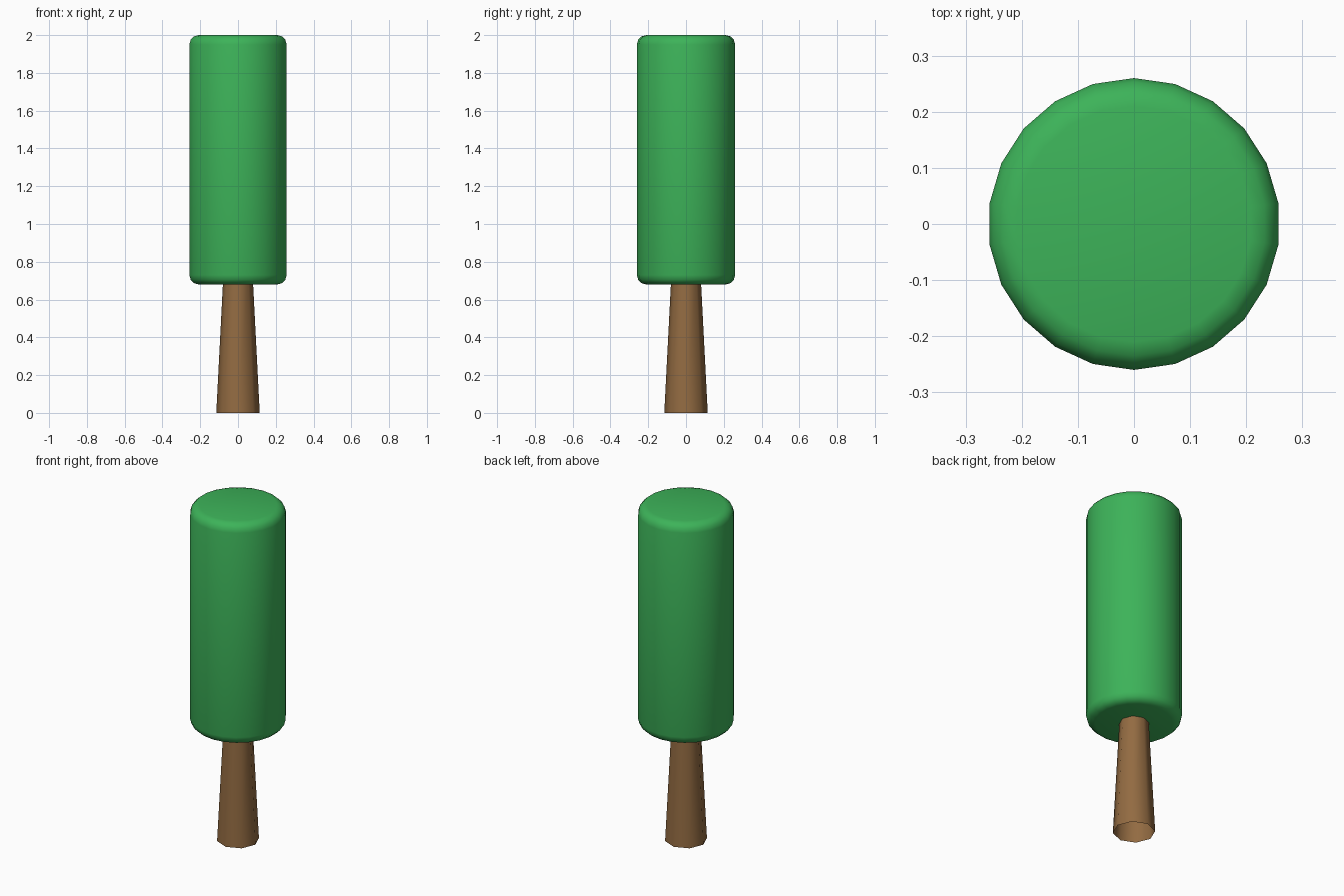
import bpy, bmesh, math

if "Cube" in bpy.data.objects:
    bpy.data.objects.remove(bpy.data.objects["Cube"])


def material(name, rgb):
    m = bpy.data.materials.new(name)
    m.diffuse_color = (*rgb, 1.0)
    m.use_nodes = True
    m.node_tree.nodes["Principled BSDF"].inputs["Base Color"].default_value = m.diffuse_color
    return m


def lathe(name, profile, sides, mat, cap):
    """Revolve (radius, z) points around z; first vertex of each ring lies on +y."""
    bm = bmesh.new()
    rings = []
    for r, z in profile:
        angles = [math.pi / 2 + 2 * math.pi * i / sides for i in range(sides)]
        rings.append([bm.verts.new((r * math.cos(a), r * math.sin(a), z)) for a in angles])
    for low, high in zip(rings, rings[1:]):
        for i in range(sides):
            j = (i + 1) % sides
            bm.faces.new((low[i], low[j], high[j], high[i]))
    if cap:
        bm.faces.new(rings[0][::-1])
        bm.faces.new(rings[-1])
    for f in bm.faces:
        f.smooth = True
    mesh = bpy.data.meshes.new(name)
    bm.to_mesh(mesh)
    bm.free()
    mesh.materials.append(mat)
    obj = bpy.data.objects.new(name, mesh)
    bpy.context.collection.objects.link(obj)
    return obj


green = material("leaf green", (0.046, 0.45, 0.10))
brown = material("bark brown", (0.29, 0.147, 0.054))

# Trunk: tapered open tube that runs a little way into the crown
lathe("trunk", [(0.115, 0.0), (0.077, 0.74)], 8, brown, cap=False)

# Crown: tall cylinder with rounded rims
R, BOTTOM, TOP, ROUND, STEPS = 0.26, 0.68, 2.0, 0.05, 3
arc = [math.pi / 2 * i / STEPS for i in range(STEPS + 1)]
lower = [(R - ROUND + ROUND * math.sin(a), BOTTOM + ROUND - ROUND * math.cos(a)) for a in arc]
upper = [(r, BOTTOM + TOP - z) for r, z in reversed(lower)]
lathe("crown", lower + upper, 22, green, cap=True)
